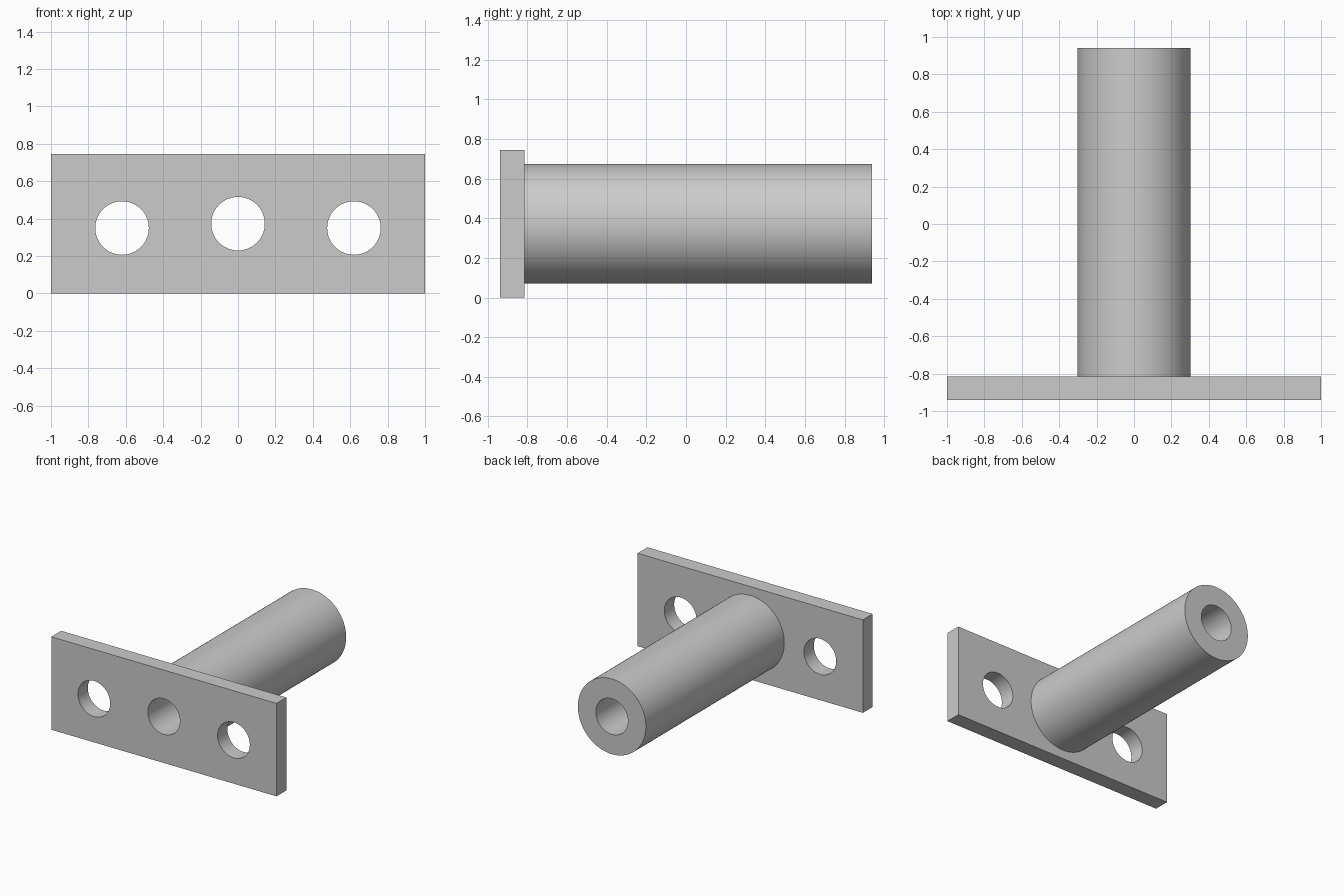
import bpy
from math import pi

cube = bpy.data.objects.get("Cube")
if cube:
    bpy.data.objects.remove(cube, do_unlink=True)

FRONT, BACK, END = -0.94, -0.815, 0.94
HEIGHT = 0.746
AXIS_Z = HEIGHT / 2
HOLE_R = 0.143

grey = bpy.data.materials.new("plain grey")
grey.use_nodes = True
colour = (0.6, 0.6, 0.6, 1)
grey.diffuse_color = colour
grey.node_tree.nodes["Principled BSDF"].inputs["Base Color"].default_value = colour


def rod(name, radius, x, z, y0, y1):
    """Cylinder lying along y."""
    bpy.ops.mesh.primitive_cylinder_add(
        vertices=96, radius=radius, depth=y1 - y0,
        location=(x, (y0 + y1) / 2, z), rotation=(pi / 2, 0, 0))
    obj = bpy.context.object
    obj.name = name
    obj.data.materials.append(grey)
    return obj


def combine(target, tool, operation):
    """Apply a boolean and discard the tool."""
    mod = target.modifiers.new("combine", 'BOOLEAN')
    mod.operation, mod.object, mod.solver = operation, tool, 'EXACT'
    bpy.context.view_layer.objects.active = target
    bpy.ops.object.modifier_apply(modifier=mod.name)
    bpy.data.objects.remove(tool, do_unlink=True)


# Flat mounting plate
bpy.ops.mesh.primitive_cube_add(size=1, location=(0, (FRONT + BACK) / 2, AXIS_Z))
plate = bpy.context.object
plate.name = "mounting_plate_with_tube"
plate.scale = (2, BACK - FRONT, HEIGHT)
bpy.ops.object.transform_apply(location=True, rotation=True, scale=True)
plate.data.materials.append(grey)

# Tube joined to the back of the plate
combine(plate, rod("tube", 0.302, 0, AXIS_Z, BACK - 0.05, END), 'UNION')

# Bore through the tube, and a screw hole on each side
combine(plate, rod("bore", HOLE_R, 0, AXIS_Z, FRONT - 0.1, END + 0.1), 'DIFFERENCE')
for side in (-1, 1):
    hole = rod("screw_hole", HOLE_R, side * 0.62, 0.35, FRONT - 0.1, BACK + 0.1)
    combine(plate, hole, 'DIFFERENCE')

# Smooth round walls with crisp rims
bpy.ops.object.select_all(action='DESELECT')
plate.select_set(True)
bpy.context.view_layer.objects.active = plate
bpy.ops.object.shade_smooth_by_angle(angle=pi / 6)
